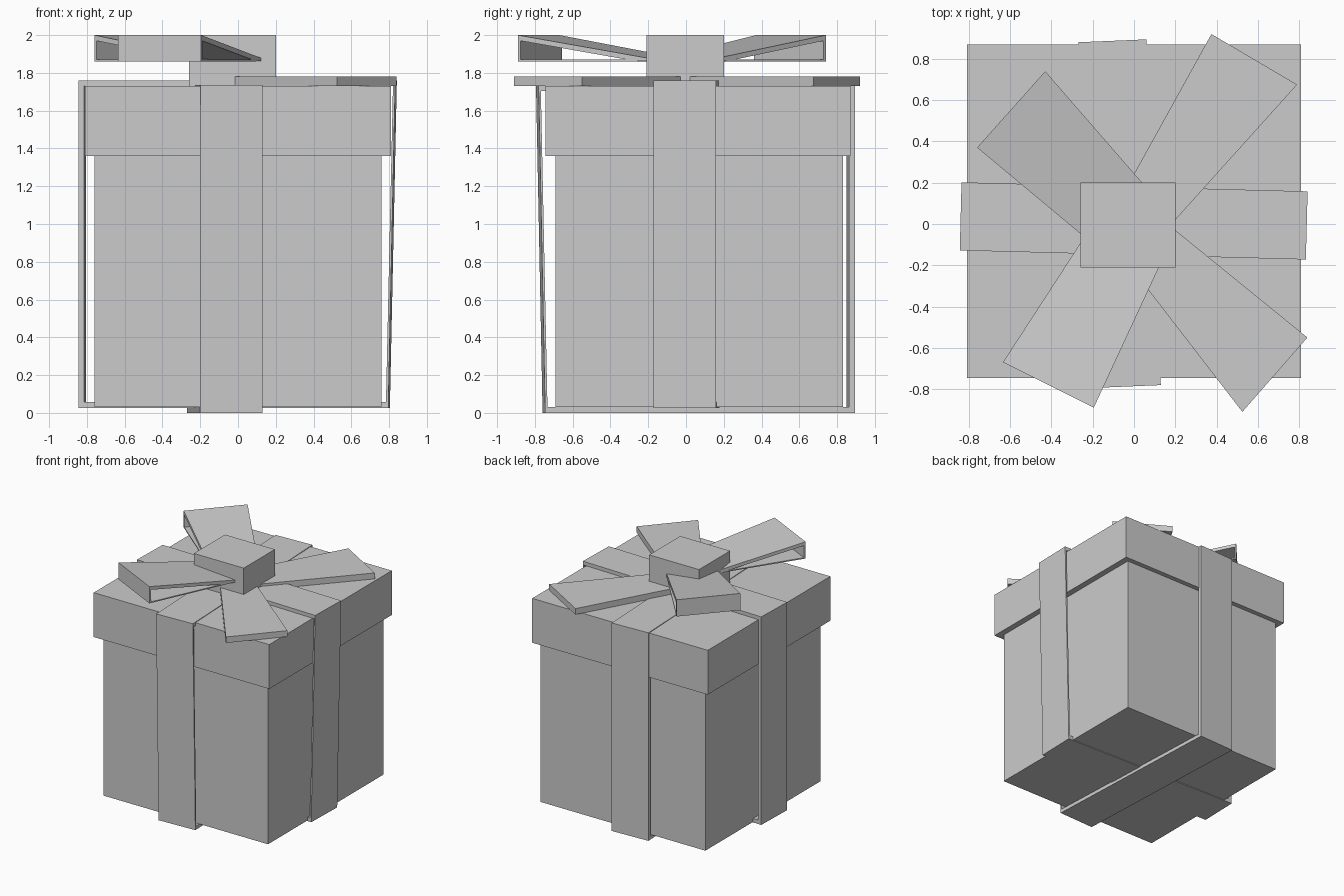
import bpy, bmesh
from math import sin, cos, radians
from mathutils import Vector

if "Cube" in bpy.data.objects:
    bpy.data.objects.remove(bpy.data.objects["Cube"])


def finish(name, bm):
    bmesh.ops.recalc_face_normals(bm, faces=bm.faces)
    me = bpy.data.meshes.new(name)
    bm.to_mesh(me)
    bm.free()
    ob = bpy.data.objects.new(name, me)
    bpy.context.collection.objects.link(ob)
    return ob


def slab(name, corners, z0, z1):
    """Flat outline in x/y extruded from z0 to z1."""
    bm = bmesh.new()
    face = bm.faces.new([bm.verts.new((x, y, z0)) for x, y in corners])
    new = bmesh.ops.extrude_face_region(bm, geom=[face])["geom"]
    top = [v for v in new if isinstance(v, bmesh.types.BMVert)]
    bmesh.ops.translate(bm, verts=top, vec=(0, 0, z1 - z0))
    return finish(name, bm)


def block(name, x0, x1, y0, y1, z0, z1):
    return slab(name, [(x0, y0), (x1, y0), (x1, y1), (x0, y1)], z0, z1)


def hollow(name, outer, inner, place):
    """Closed band: outer and inner profiles (u, z), placed on sides 0 and 1."""
    bm = bmesh.new()
    n = len(outer)
    rings = [[bm.verts.new(place(u, z, side)) for u, z in prof]
             for prof, side in ((outer, 0), (outer, 1), (inner, 1), (inner, 0))]
    for a in range(4):
        r, s = rings[a], rings[(a + 1) % 4]
        for i in range(n):
            j = (i + 1) % n
            bm.faces.new((r[i], r[j], s[j], s[i]))
    return finish(name, bm)


def ribbon(name, outer, inner, centre, angle, width):
    """Band wrapped round the box, running along the given angle."""
    a = radians(angle)
    along, across = Vector((cos(a), sin(a), 0)), Vector((-sin(a), cos(a), 0))

    def place(u, z, side):
        return Vector((*centre, z)) + along * u + across * width * (side - 0.5)
    return hollow(name, outer, inner, place)


def bow_loop(name, outer_a, inner_a, outer_b, inner_b):
    """Wedge-shaped open loop narrowing toward the knot."""
    edges = [(Vector(outer_a), Vector(inner_a)), (Vector(outer_b), Vector(inner_b))]

    def place(u, z, side):
        p = edges[side][0].lerp(edges[side][1], u / 0.86)
        return (p.x, p.y, z)
    return hollow(name, [(0, 1.86), (0, 2.0), (0.86, 1.862)],
                  [(0.015, 1.87), (0.015, 1.97), (0.64, 1.87)], place)


# box and lid
block("box_body", -0.76, 0.76, -0.69, 0.83, 0.03, 1.37)
block("box_lid", -0.81, 0.81, -0.745, 0.87, 1.36, 1.73)

# ribbons, each with one leaning side
ribbon("ribbon_front_to_back",
       [(-0.803, 0), (0.838, 0), (0.838, 1.735), (-0.838, 1.735)],
       [(-0.791, 0.03), (0.808, 0.03), (0.808, 1.705), (-0.826, 1.705)],
       (-0.07, 0.05), 92.4, 0.33)
ribbon("ribbon_side_to_side",
       [(-0.84, 0.025), (0.8, 0.025), (0.837, 1.76), (-0.84, 1.76)],
       [(-0.81, 0.058), (0.788, 0.058), (0.825, 1.73), (-0.81, 1.73)],
       (0, 0.015), -1.5, 0.33)

# bow
block("bow_knot", -0.26, 0.2, -0.21, 0.2, 1.73, 2.0)
bow_loop("bow_loop_back", (-0.43, 0.74), (0.135, 0.09), (-0.76, 0.37), (-0.1, -0.18))
bow_loop("bow_loop_front", (-0.635, -0.67), (-0.167, 0.05), (-0.195, -0.89), (0.167, -0.11))
slab("bow_tail_back", [(0.375, 0.92), (0.79, 0.675), (0.2, 0.02), (-0.04, 0.17)], 1.73, 1.78)
slab("bow_tail_front", [(0.84, -0.55), (0.525, -0.91), (-0.015, -0.21), (0.2, -0.03)], 1.73, 1.78)
